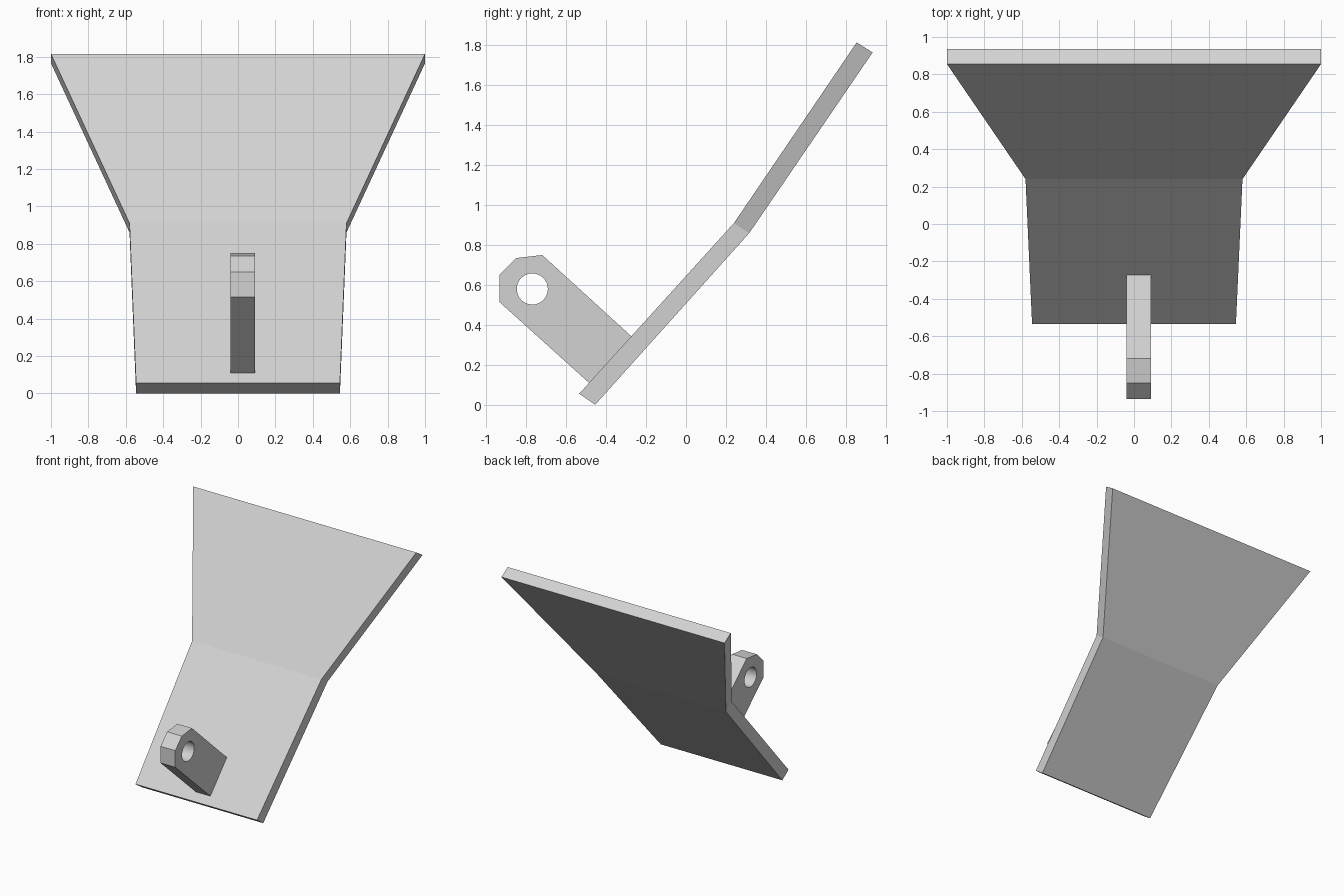
import bpy
import bmesh
from math import cos, sin, tau, radians

cube = bpy.data.objects.get("Cube")
if cube:
    bpy.data.objects.remove(cube, do_unlink=True)

grey = bpy.data.materials.new("light_grey")
grey.use_nodes = True
colour = (0.65, 0.65, 0.65, 1)
grey.diffuse_color = colour
grey.node_tree.nodes["Principled BSDF"].inputs["Base Color"].default_value = colour


def clean(mesh):
    """Weld seams and point all normals outward."""
    bm = bmesh.new()
    bm.from_mesh(mesh)
    bmesh.ops.remove_doubles(bm, verts=bm.verts, dist=0.0005)
    bmesh.ops.recalc_face_normals(bm, faces=bm.faces)
    bm.to_mesh(mesh)
    bm.free()


# Bent, flared plate: (half width, front y, front z, back y, back z)
sections = [
    (0.545, -0.535, 0.055, -0.455, 0.0),
    (0.58, 0.24, 0.91, 0.317, 0.86),
    (1.0, 0.855, 1.815, 0.935, 1.765),
]
bm = bmesh.new()
rings = []
for w, fy, fz, by, bz in sections:
    corners = [(-w, fy, fz), (w, fy, fz), (w, by, bz), (-w, by, bz)]
    rings.append([bm.verts.new(c) for c in corners])
for low, high in zip(rings, rings[1:]):
    for i in range(4):
        j = (i + 1) % 4
        bm.faces.new((low[i], low[j], high[j], high[i]))
bm.faces.new(rings[0])
bm.faces.new(rings[-1])
mesh = bpy.data.meshes.new("plate")
bm.to_mesh(mesh)
bm.free()
clean(mesh)
mesh.materials.append(grey)
plate = bpy.data.objects.new("plate", mesh)
bpy.context.collection.objects.link(plate)

# Mounting lug: side outline with a round pin hole, extruded across x
outline = [(-0.265, 0.335), (-0.72, 0.75), (-0.85, 0.735),
           (-0.935, 0.65), (-0.935, 0.515), (-0.475, 0.1)]
hole = [(-0.77 + 0.078 * cos(tau * i / 32), 0.58 + 0.078 * sin(tau * i / 32))
        for i in range(32)]
curve = bpy.data.curves.new("lug_profile", "CURVE")
curve.dimensions = "2D"
curve.fill_mode = "BOTH"
curve.extrude = 0.066
for points in (outline, hole):
    spline = curve.splines.new("POLY")
    spline.points.add(len(points) - 1)
    for p, (y, z) in zip(spline.points, points):
        p.co = (y, z, 0, 1)
    spline.use_cyclic_u = True
lug = bpy.data.objects.new("mounting_lug", curve)
lug.location.x = 0.026
lug.rotation_euler = (radians(90), 0, radians(90))
bpy.context.collection.objects.link(lug)

bpy.ops.object.select_all(action="DESELECT")
lug.select_set(True)
bpy.context.view_layer.objects.active = lug
bpy.ops.object.convert(target="MESH")
lug = bpy.context.view_layer.objects.active
clean(lug.data)
lug.data.materials.clear()
lug.data.materials.append(grey)
bpy.ops.object.shade_smooth_by_angle(angle=radians(20))
